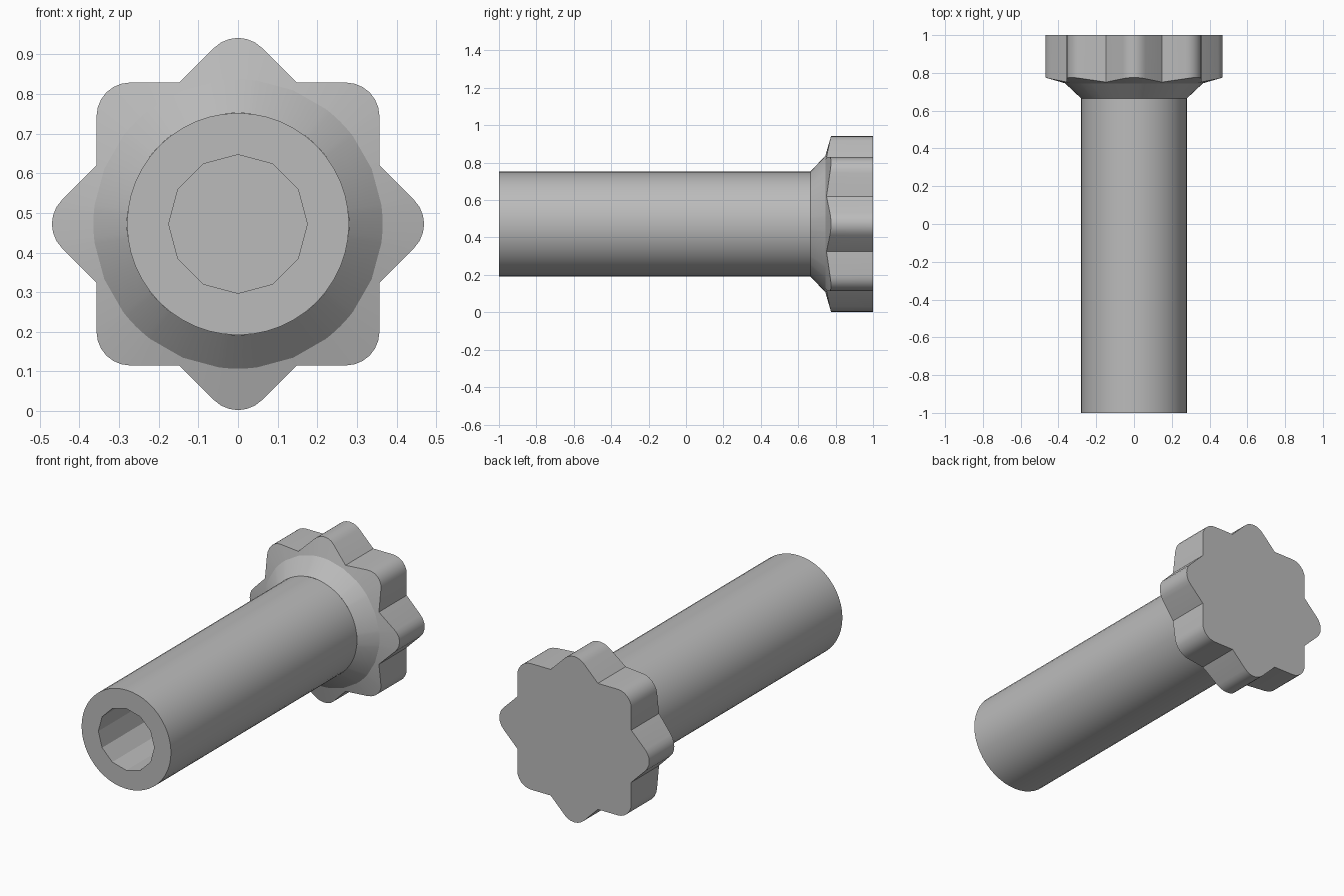
import bpy, bmesh
from math import sin, cos, pi, atan2, hypot

if "Cube" in bpy.data.objects:
    bpy.data.objects.remove(bpy.data.objects["Cube"])

CENTRE_Z = 0.472
steel = bpy.data.materials.new("grey steel")
steel.use_nodes = True
GREY = (0.5, 0.5, 0.5, 1)
steel.diffuse_color = GREY
steel.node_tree.nodes["Principled BSDF"].inputs["Base Color"].default_value = GREY


def loft(name, rings, cap_start, cap_end):
    """Skin matching rings of (x, y, z) points, optionally closing the ends."""
    bm = bmesh.new()
    loops = [[bm.verts.new((x, y, z + CENTRE_Z)) for x, y, z in ring] for ring in rings]
    n = len(loops[0])
    for a, b in zip(loops, loops[1:]):
        for i in range(n):
            j = (i + 1) % n
            bm.faces.new((a[i], a[j], b[j], b[i]))
    if cap_start:
        bm.faces.new(loops[0])
    if cap_end:
        bm.faces.new(loops[-1])
    bmesh.ops.recalc_face_normals(bm, faces=bm.faces)
    mesh = bpy.data.meshes.new(name)
    bm.to_mesh(mesh)
    bm.free()
    mesh.materials.append(steel)
    obj = bpy.data.objects.new(name, mesh)
    bpy.context.collection.objects.link(obj)
    bpy.ops.object.select_all(action="DESELECT")
    obj.select_set(True)
    bpy.context.view_layer.objects.active = obj
    bpy.ops.object.shade_smooth_by_angle(angle=pi / 7)
    return obj


def circle(radius, y, n):
    return [(radius * cos(2 * pi * i / n), y, radius * sin(2 * pi * i / n)) for i in range(n)]


# Star outline: two overlapping squares with rounded corners
HALF, ROUND, STEPS = 0.357, 0.085, 6
notch = HALF / cos(pi / 8)
arc_centre = (HALF - ROUND) * 2 ** 0.5
outline = []
for k in range(8):
    turn = k * pi / 4
    for s in range(STEPS + 1):
        a = turn - pi / 4 + s / STEPS * pi / 2
        outline.append((arc_centre * cos(turn) + ROUND * cos(a),
                        arc_centre * sin(turn) + ROUND * sin(a)))
    outline.append((notch * cos(turn + pi / 8), notch * sin(turn + pi / 8)))


def flare_y(r):
    """Depth of the flared underside of the head at a given radius."""
    if r < 0.365:
        return 0.665 + (r - 0.28) * 0.94
    return 0.745 + (r - 0.365) * 0.29


def flare_ring(radius):
    angles = [atan2(z, x) for x, z in outline]
    return [(radius * cos(a), flare_y(radius), radius * sin(a)) for a in angles]


# Lobed head with flared underside
loft("lobed_head", [
    flare_ring(0.28), flare_ring(0.32), flare_ring(0.365),
    [(x, flare_y(hypot(x, z)), z) for x, z in outline],
    [(x, 1, z) for x, z in outline],
], False, True)

# Round shaft with an open front rim
N = 48
loft("shaft", [circle(0.28, 0.665, N), circle(0.28, -1, N)], False, False)

# Front rim with a twelve-sided opening
rim = [circle(0.28, -1, N)]
SIDES = 12
inner = []
for i in range(N):
    side, t = divmod(i, N // SIDES)
    t /= N // SIDES
    a, b = 2 * pi * side / SIDES, 2 * pi * (side + 1) / SIDES
    inner.append((0.175 * (cos(a) * (1 - t) + cos(b) * t), -1,
                  0.175 * (sin(a) * (1 - t) + sin(b) * t)))
loft("front_rim", rim + [inner], False, False)
# Rim points outward towards the front
rim_mesh = bpy.data.objects["front_rim"].data
if rim_mesh.polygons[0].normal.y > 0:
    rim_mesh.flip_normals()

# Blind socket in the shaft, facing inward
socket = loft("socket", [circle(0.175, -1, SIDES), circle(0.175, -0.45, SIDES)], False, True)
if socket.data.polygons[-1].normal.y > 0:
    socket.data.flip_normals()
